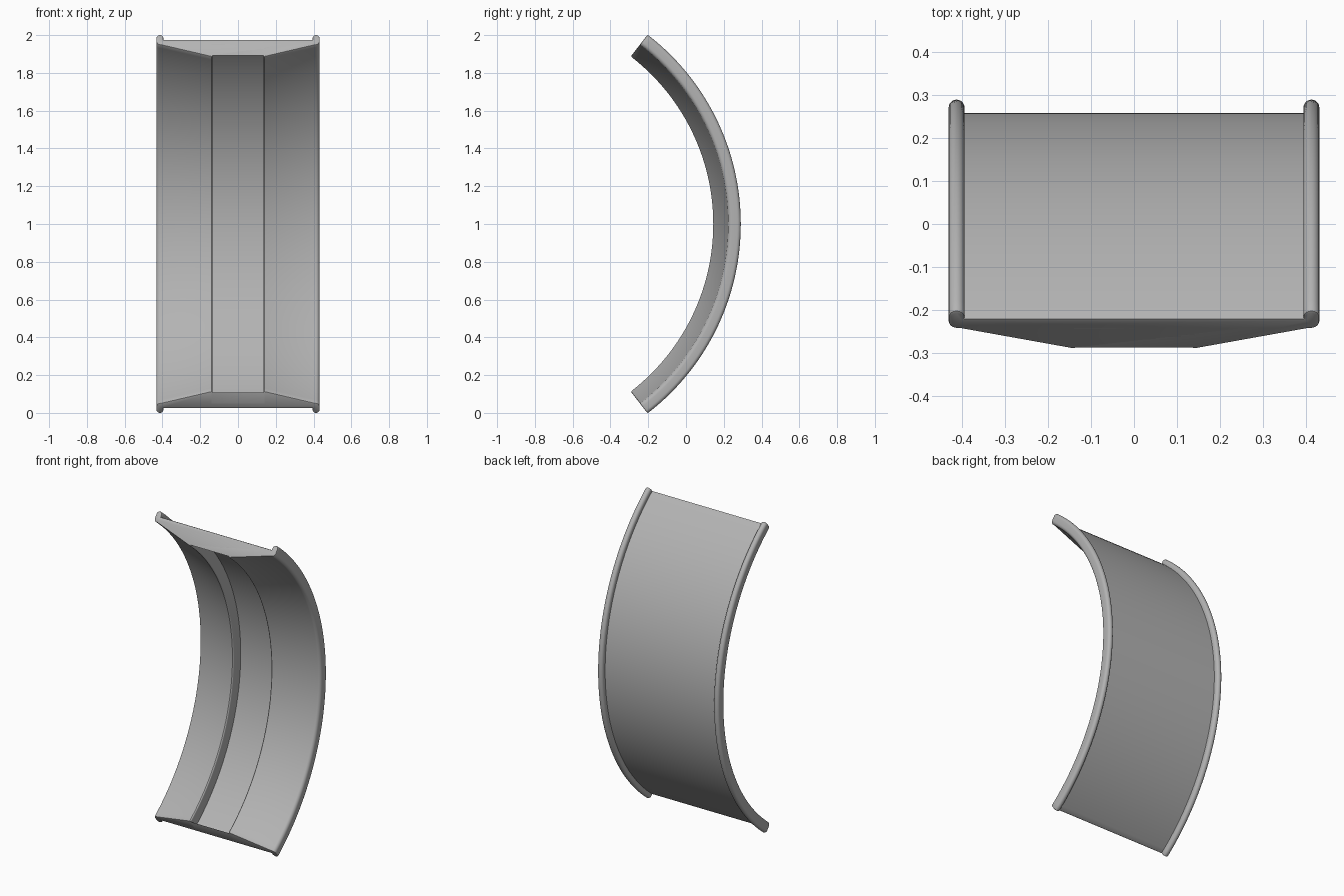
import bpy, bmesh
from math import sin, cos, pi, radians

old = bpy.data.objects.get("Cube")
if old:
    bpy.data.objects.remove(old, do_unlink=True)

# Single plain grey
grey = bpy.data.materials.new("plain_grey")
grey.use_nodes = True
colour = (0.45, 0.45, 0.45, 1)
grey.diffuse_color = colour
grey.node_tree.nodes["Principled BSDF"].inputs["Base Color"].default_value = colour

CENTRE_Y, CENTRE_Z = -0.975, 1.0
HALF_ANGLE = radians(52.41)
STEPS = 72
OUTER, BACK, GROOVE, TIP = 1.265, 1.234, 1.194, 1.119
HALF_WIDTH, RIM = 0.432, 0.0185


def arc(cx, cr, radius, start, end, steps):
    """Points of a rounded corner in (x, radius) space."""
    angles = [radians(start + (end - start) * i / steps) for i in range(steps + 1)]
    return [(cx + radius * cos(a), cr + radius * sin(a)) for a in angles]


# Half of the cross-section, from the middle of the back to the groove
rim_x = HALF_WIDTH - RIM
half = [(rim_x - RIM, BACK)]
half += arc(rim_x, OUTER - RIM, RIM, 180, 0, 10)
half += arc(HALF_WIDTH - 0.022, GROOVE + 0.025, 0.022, 0, -100, 6)
half += arc(0.143, TIP + 0.009, 0.009, -105, -180, 4)
half += [(0.134, GROOVE)]
profile = half + [(-x, r) for x, r in reversed(half)]

# Sweep the cross-section around the arc
bm = bmesh.new()
rings = []
for i in range(STEPS + 1):
    a = HALF_ANGLE * (2 * i / STEPS - 1)
    rings.append([bm.verts.new((x, CENTRE_Y + r * cos(a), CENTRE_Z + r * sin(a)))
                  for x, r in profile])
n = len(profile)
for low, high in zip(rings, rings[1:]):
    for j in range(n):
        k = (j + 1) % n
        bm.faces.new((low[j], low[k], high[k], high[j]))
caps = [bm.faces.new(rings[0]), bm.faces.new(rings[-1])]
bmesh.ops.recalc_face_normals(bm, faces=bm.faces[:])

# Soften the outline of both ends
edges = [e for cap in caps for e in cap.edges]
bmesh.ops.bevel(bm, geom=edges, offset=0.006, segments=2, profile=0.5,
                affect='EDGES', clamp_overlap=False)

mesh = bpy.data.meshes.new("curved_shell")
bm.to_mesh(mesh)
bm.free()
mesh.materials.append(grey)
shell = bpy.data.objects.new("curved_shell", mesh)
bpy.context.collection.objects.link(shell)
bpy.ops.object.select_all(action='DESELECT')
shell.select_set(True)
bpy.context.view_layer.objects.active = shell
bpy.ops.object.shade_smooth_by_angle(angle=radians(35))
